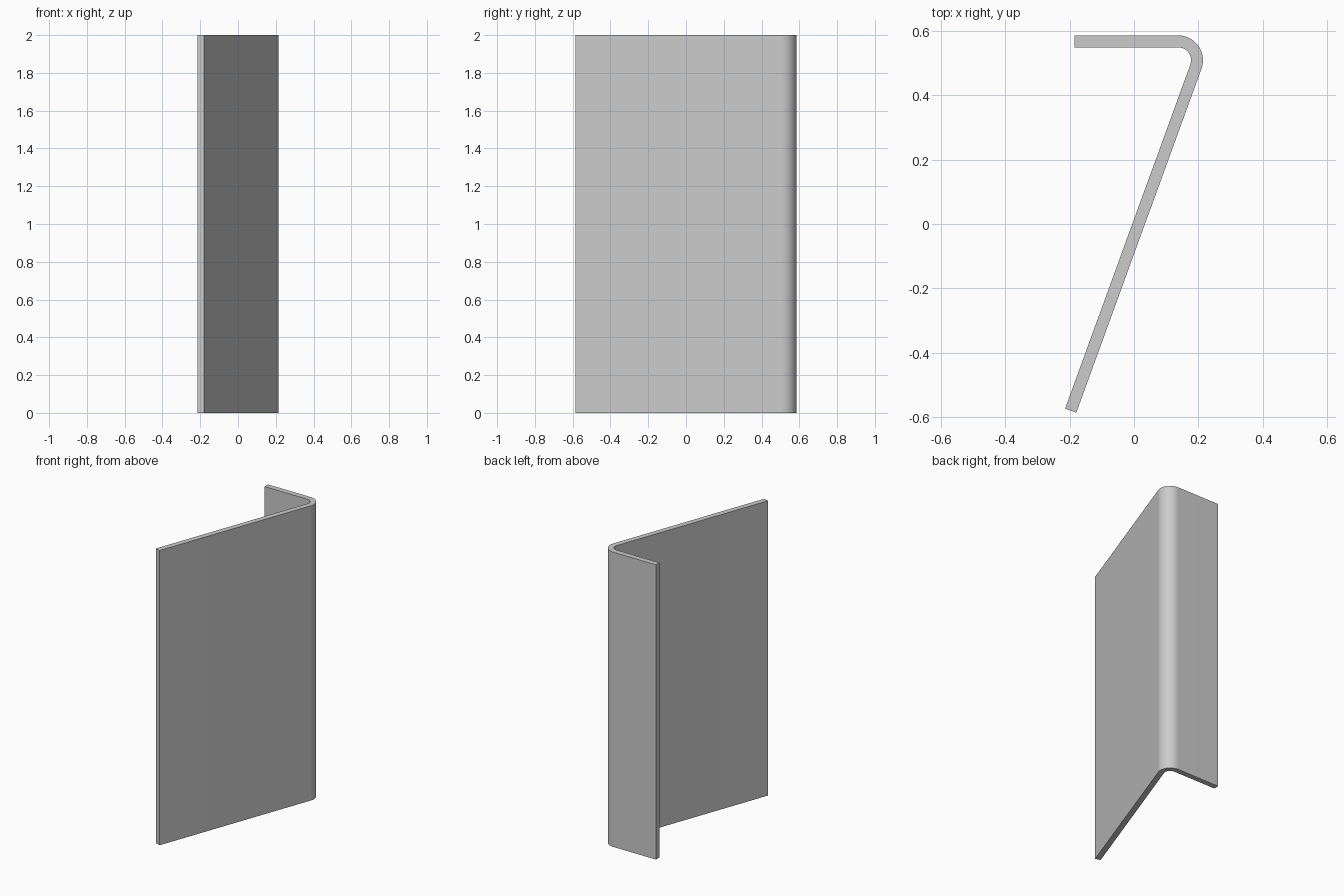
import bpy, bmesh
from math import radians, cos, sin

if "Cube" in bpy.data.objects:
    bpy.data.objects.remove(bpy.data.objects["Cube"])

# Bent sheet profile: short flange, rounded bend, long slanted web
CX, CY = 0.137, 0.508          # bend centre
R_OUT, R_IN = 0.077, 0.040     # bend radii (difference = sheet thickness)
FLANGE, WEB, HEIGHT = 0.321, 1.1355, 2.0
A0, A1, STEPS = radians(90), radians(-20), 24


def side(r):
    """One face line of the sheet, at radius r from the bend centre."""
    pts = [(CX - FLANGE, CY + r)]
    for i in range(STEPS + 1):
        a = A0 + (A1 - A0) * i / STEPS
        pts.append((CX + r * cos(a), CY + r * sin(a)))
    x, y = pts[-1]
    pts.append((x + WEB * sin(A1), y - WEB * cos(A1)))
    return pts


outline = side(R_OUT) + side(R_IN)[::-1]

# Extrude the profile upward
bm = bmesh.new()
base = bm.faces.new([bm.verts.new((x, y, 0)) for x, y in outline])
ext = bmesh.ops.extrude_face_region(bm, geom=[base], use_keep_orig=True)
top = [v for v in ext["geom"] if isinstance(v, bmesh.types.BMVert)]
bmesh.ops.translate(bm, verts=top, vec=(0, 0, HEIGHT))
bmesh.ops.recalc_face_normals(bm, faces=bm.faces)
mesh = bpy.data.meshes.new("bent_sheet_profile")
bm.to_mesh(mesh)
bm.free()

obj = bpy.data.objects.new("bent_sheet_profile", mesh)
bpy.context.collection.objects.link(obj)
bpy.context.view_layer.objects.active = obj
obj.select_set(True)
bpy.ops.object.shade_smooth_by_angle(angle=radians(30))
